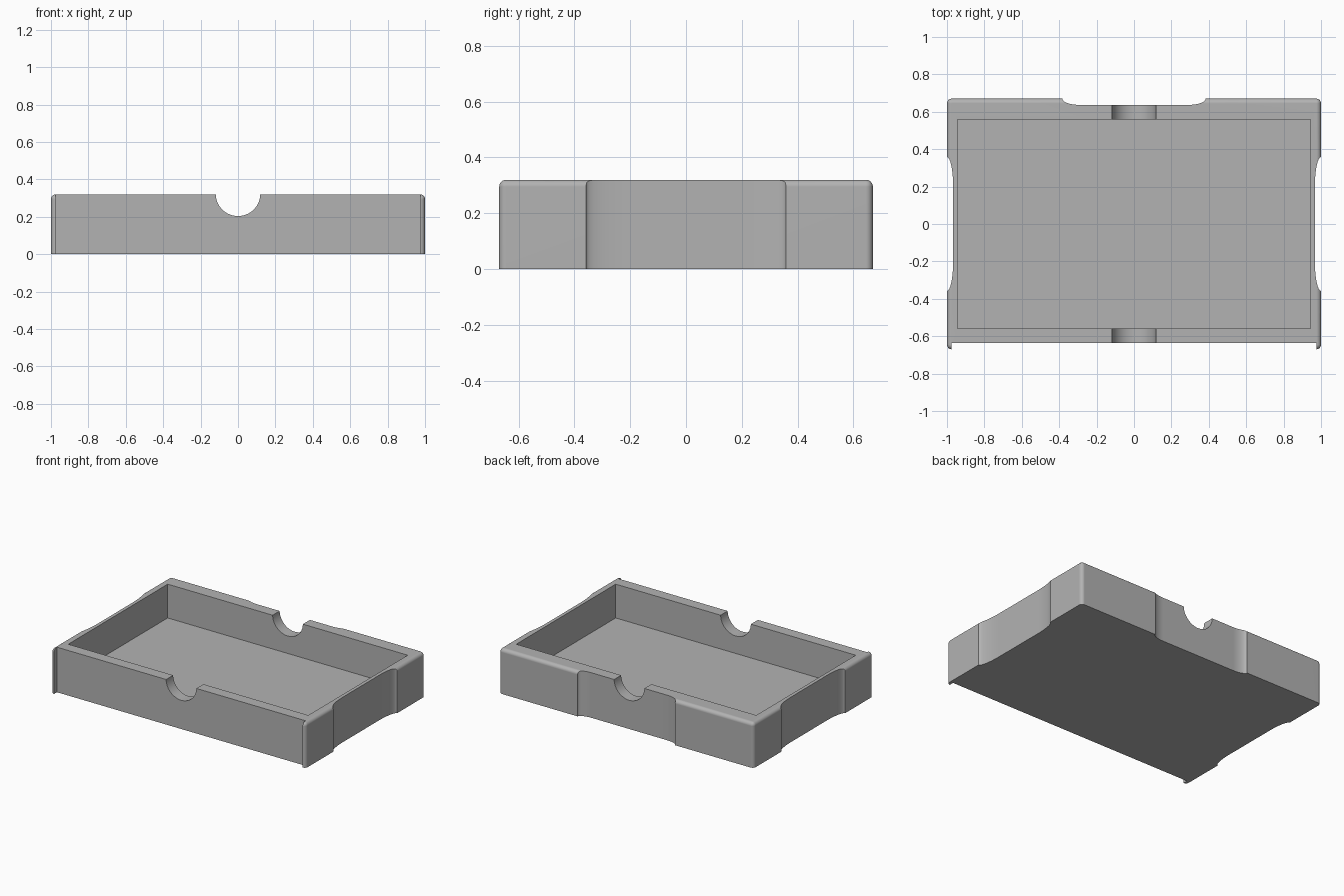
import bpy, bmesh
from math import sin, cos, pi

cube = bpy.data.objects.get("Cube")
if cube:
    bpy.data.objects.remove(cube, do_unlink=True)

HX, HY, H = 1.0, 0.67, 0.32     # half width, half depth, height
ROUND, RECESS = 0.025, 0.033    # edge rounding, depth of the outer recesses

grey = bpy.data.materials.new("plain grey")
grey.use_nodes = True
grey.diffuse_color = (0.45, 0.45, 0.45, 1)
grey.node_tree.nodes["Principled BSDF"].inputs["Base Color"].default_value = (0.45, 0.45, 0.45, 1)


def to_object(name, bm):
    bmesh.ops.recalc_face_normals(bm, faces=bm.faces)
    mesh = bpy.data.meshes.new(name)
    bm.to_mesh(mesh)
    bm.free()
    mesh.materials.append(grey)
    obj = bpy.data.objects.new(name, mesh)
    bpy.context.collection.objects.link(obj)
    return obj


def prism(name, outline, low, high, place=lambda a, b, c: (a, b, c)):
    """Extrude a 2D outline between two levels."""
    bm = bmesh.new()
    face = bm.faces.new([bm.verts.new(place(a, b, low)) for a, b in outline])
    grown = bmesh.ops.extrude_face_region(bm, geom=[face])["geom"]
    move = [p - q for p, q in zip(place(0, 0, high), place(0, 0, low))]
    bmesh.ops.translate(bm, vec=move, verts=[g for g in grown if isinstance(g, bmesh.types.BMVert)])
    return to_object(name, bm)


def rect(hx, y0, y1):
    return [(-hx, y0), (hx, y0), (hx, y1), (-hx, y1)]


def recess_outline(half, ease, face):
    """Shallow recess whose ends sweep in along quarter ellipses."""
    steps = [i * pi / 2 / 14 for i in range(15)]
    right = [(half - ease * (1 - cos(t)), face - RECESS * sin(t)) for t in steps]
    left = [(-u, v) for u, v in reversed(right)]
    return [(half, face + 0.1)] + right + left + [(-half, face + 0.1)]


# Tray block, rounded everywhere except around the base
tray = prism("tray", rect(HX, -HY, HY), 0, H)
bm = bmesh.new()
bm.from_mesh(tray.data)
edges = [e for e in bm.edges if max(v.co.z for v in e.verts) > 0.1]
bmesh.ops.bevel(bm, geom=edges, offset=ROUND, segments=6, profile=0.5, affect='EDGES')
bm.to_mesh(tray.data)
bm.free()

# Cutters: cavity, stepped-back front, finger notches, side and back recesses
side = recess_outline(0.358, 0.16, HX)
circle = [(0.119 * cos(i * pi / 32), 0.323 + 0.119 * sin(i * pi / 32)) for i in range(64)]
cutters = [
    prism("cavity_cutter", rect(0.943, -0.558, 0.558), 0.08, 0.5),
    prism("front_cutter", rect(0.977, -0.9, RECESS - HY), -0.1, 0.5),
    prism("back_recess_cutter", recess_outline(0.383, 0.09, HY), -0.1, 0.5),
    prism("left_recess_cutter", [(v, u) for u, v in side], -0.1, 0.5),
    prism("right_recess_cutter", [(-v, u) for u, v in side], -0.1, 0.5),
    prism("notch_cutter", circle, -0.95, 0.95, lambda a, b, c: (a, c, b)),
]

bpy.ops.object.select_all(action='DESELECT')
bpy.context.view_layer.objects.active = tray
tray.select_set(True)
for cutter in cutters:
    cutter.hide_render = True
    mod = tray.modifiers.new(cutter.name, 'BOOLEAN')
    mod.operation, mod.solver, mod.object = 'DIFFERENCE', 'EXACT', cutter
    bpy.ops.object.modifier_apply(modifier=mod.name)
    bpy.data.objects.remove(cutter, do_unlink=True)

# Smooth curves, crisp corners
bpy.ops.object.shade_smooth_by_angle(angle=0.5)
weighted = tray.modifiers.new("flat_faces", 'WEIGHTED_NORMAL')
weighted.keep_sharp = True
